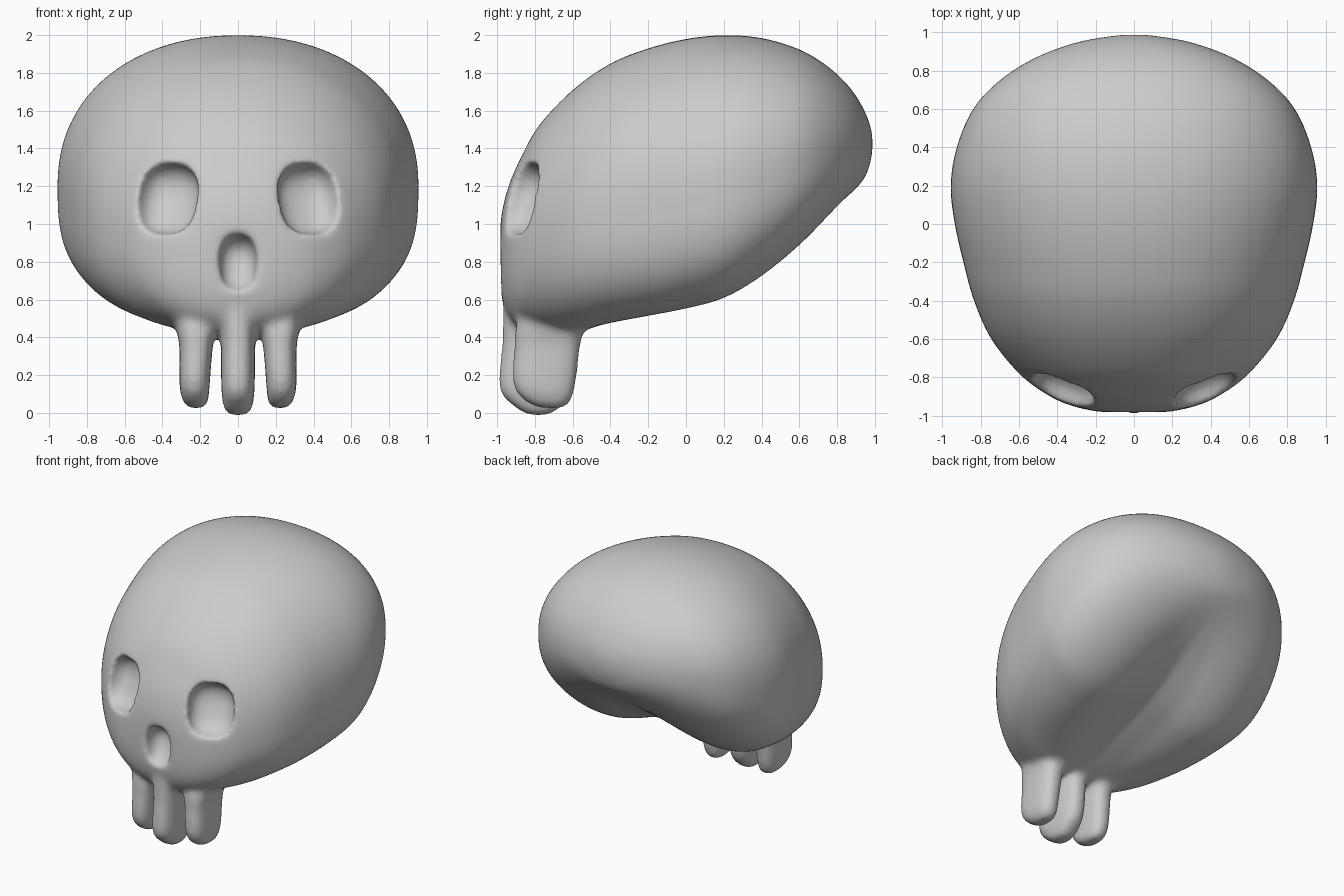
import bpy, bmesh, math
from mathutils import Vector

if "Cube" in bpy.data.objects:
    bpy.data.objects.remove(bpy.data.objects["Cube"])

N = 64


def spow(v, p):
    return math.copysign(abs(v) ** p, v)


def spline(rows, steps):
    # Catmull-Rom interpolation through rows of numbers
    out = []
    for i in range(len(rows) - 1):
        a, b, c, d = (rows[max(0, min(len(rows) - 1, i + k))] for k in (-1, 0, 1, 2))
        for s in range(steps):
            t = s / steps
            out.append([0.5 * (2 * q + (r - p) * t + (2 * p - 5 * q + 4 * r - w) * t * t
                               + (3 * q - p - 3 * r + w) * t ** 3)
                        for p, q, r, w in zip(a, b, c, d)])
    out.append(list(rows[-1]))
    return out


def loft(bm, rings):
    loops = [[bm.verts.new(p) for p in ring] for ring in rings]
    faces = [bm.faces.new(loops[0]), bm.faces.new(loops[-1][::-1])]
    for a, b in zip(loops, loops[1:]):
        for i in range(N):
            j = (i + 1) % N
            faces.append(bm.faces.new((a[j], a[i], b[i], b[j])))
    bmesh.ops.recalc_face_normals(bm, faces=faces)


def cranium_ring(row):
    y, zb, zt, w, ex, dent = row
    zm = zb + 0.45 * (zt - zb)
    ring = []
    for i in range(N):
        a = 2 * math.pi * i / N
        c, s = math.cos(a), math.sin(a)
        e = 2 / ex if s < 0 else 2 / 2.15
        x = w * spow(c, e)
        if s >= 0:
            z = zm + (zt - zm) * spow(s, e)
        else:
            z = zm + (zm - zb) * spow(s, e)
            z += dent * math.exp(-(x / 0.34) ** 2) * min(1, -1.3 * s)
        ring.append(Vector((x, y, z)))
    return ring


def tooth_ring(row, side=1):
    z, xc, hx, yc, hy = row
    return [Vector((side * xc + hx * spow(math.cos(a), 0.8), yc + hy * spow(math.sin(a), 0.7), z))
            for a in (2 * math.pi * i / N for i in range(N))]


# Cranium stations front to back: y, bottom, top, half width, underside squareness, underside hollow
cranium = [
    (-0.985, 0.76, 0.95, 0.08, 2.2, 0), (-0.975, 0.61, 1.06, 0.21, 2.3, 0),
    (-0.94, 0.51, 1.20, 0.35, 2.3, 0), (-0.88, 0.45, 1.34, 0.47, 2.3, 0),
    (-0.78, 0.42, 1.52, 0.60, 2.3, 0), (-0.60, 0.41, 1.71, 0.745, 2.5, 0.01),
    (-0.40, 0.435, 1.85, 0.835, 2.8, 0.06), (-0.20, 0.465, 1.93, 0.89, 3.0, 0.11),
    (0.0, 0.50, 1.98, 0.935, 3.0, 0.15), (0.20, 0.555, 2.0, 0.957, 3.0, 0.17),
    (0.40, 0.67, 1.985, 0.925, 2.9, 0.16), (0.60, 0.83, 1.925, 0.84, 2.7, 0.13),
    (0.75, 0.985, 1.835, 0.70, 2.5, 0.08), (0.87, 1.13, 1.72, 0.51, 2.2, 0.03),
    (0.95, 1.25, 1.59, 0.29, 2.0, 0.0), (0.987, 1.37, 1.48, 0.07, 2.0, 0)]

# Teeth stations bottom to top: z, x centre, half width, y centre, half depth
middle_tooth = [(-0.012, 0, 0.05, -0.78, 0.05), (0.03, 0, 0.075, -0.785, 0.12),
                (0.13, 0, 0.088, -0.79, 0.20), (0.35, 0, 0.09, -0.77, 0.205),
                (0.52, 0, 0.095, -0.77, 0.20), (0.70, 0, 0.10, -0.76, 0.20)]
side_tooth = [(0.025, 0.22, 0.04, -0.71, 0.06), (0.06, 0.225, 0.066, -0.73, 0.12),
              (0.15, 0.23, 0.080, -0.75, 0.165), (0.35, 0.222, 0.088, -0.735, 0.175),
              (0.44, 0.22, 0.105, -0.725, 0.18), (0.60, 0.22, 0.12, -0.70, 0.16)]

bm = bmesh.new()
loft(bm, [cranium_ring(r) for r in spline(cranium, 4)])
loft(bm, [tooth_ring(r) for r in spline(middle_tooth, 4)])
for side in (-1, 1):
    loft(bm, [tooth_ring(r, side) for r in spline(side_tooth, 4)])
mesh = bpy.data.meshes.new("skull")
bm.to_mesh(mesh)
bm.free()
skull = bpy.data.objects.new("skull", mesh)
bpy.context.collection.objects.link(skull)


def fuse():
    m = skull.modifiers.new("fuse", 'REMESH')
    m.mode = 'VOXEL'
    m.voxel_size = 0.016
    m.use_smooth_shade = True


def soften(iterations):
    m = skull.modifiers.new("soften", 'SMOOTH')
    m.factor = 0.5
    m.iterations = iterations


def carve(name, loc, scale, rot):
    # Rounded-box cutter made from a sphere
    bpy.ops.mesh.primitive_uv_sphere_add(segments=40, ring_count=24, location=loc, rotation=rot)
    o = bpy.context.object
    o.name = name
    for v in o.data.vertices:
        v.co = v.co / sum(abs(k) ** 2.6 for k in v.co) ** (1 / 2.6)
    o.scale = scale
    o.hide_render = True
    o.display_type = 'WIRE'
    m = skull.modifiers.new(name, 'BOOLEAN')
    m.operation = 'DIFFERENCE'
    m.object = o


# Fuse the parts, carve eye sockets and nose, then soften everything
fuse()
soften(8)
for side in (-1, 1):
    carve("eye_socket_cutter", (side * 0.38, -0.88, 1.14), (0.165, 0.14, 0.195), (-0.42, 0, side * 0.42))
carve("nose_cutter", (0, -1.0, 0.80), (0.10, 0.13, 0.15), (-0.4, 0, 0))
fuse()
soften(12)

# Bake the modifiers so that only the finished skull remains
bpy.context.view_layer.update()
dg = bpy.context.evaluated_depsgraph_get()
final = bpy.data.meshes.new_from_object(skull.evaluated_get(dg))
skull.modifiers.clear()
skull.data = final
for o in list(bpy.data.objects):
    if o != skull:
        bpy.data.objects.remove(o)
for p in final.polygons:
    p.use_smooth = True
